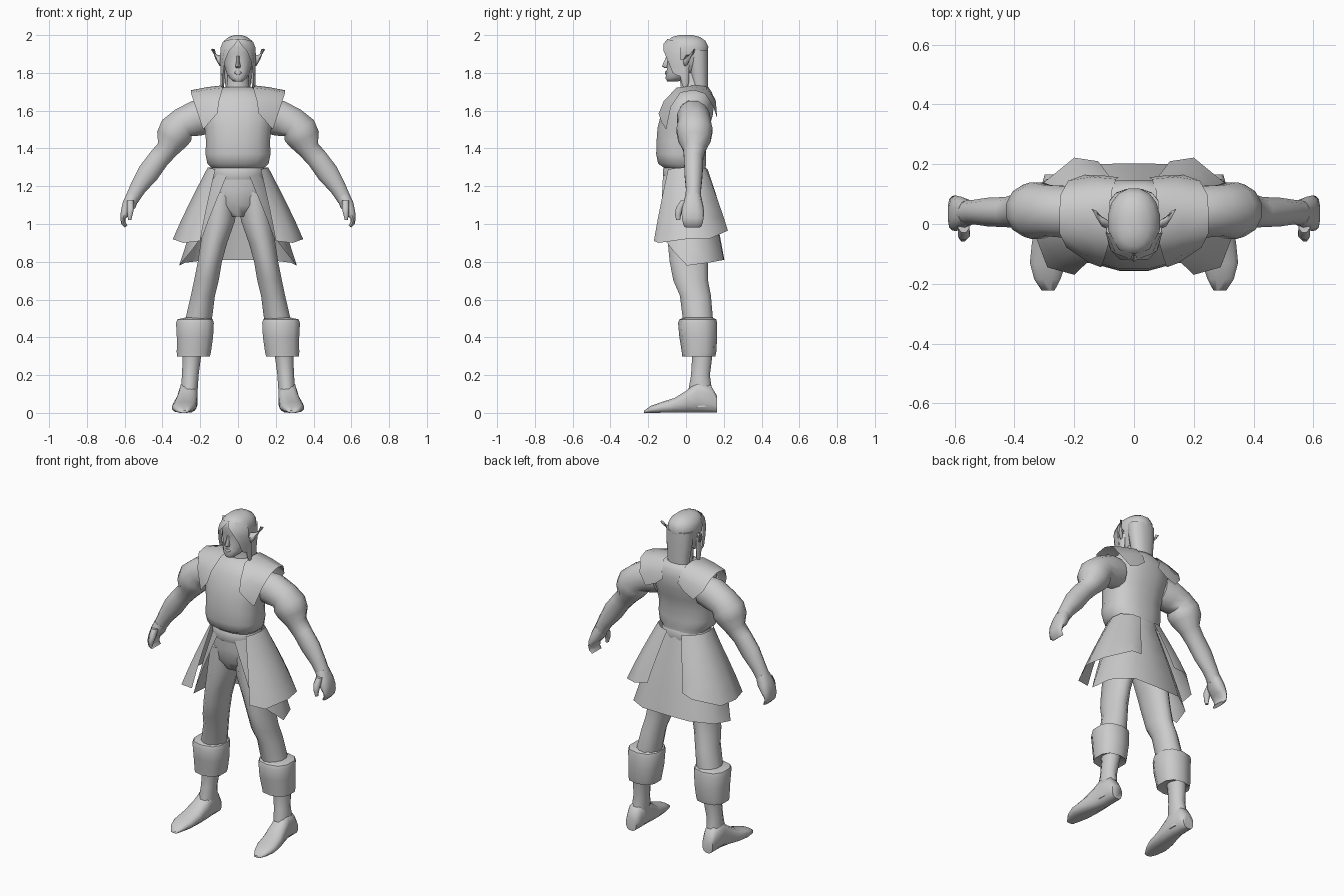
import bpy, bmesh, math
from mathutils import Vector

grey = bpy.data.materials.new("plain_grey")
grey.diffuse_color = (0.6, 0.6, 0.6, 1)


def finish(name, verts, faces, mirror, angle, closed=True):
    me = bpy.data.meshes.new(name)
    me.from_pydata([tuple(v) for v in verts], [], faces)
    me.materials.append(grey)
    if closed:
        bm = bmesh.new()
        bm.from_mesh(me)
        bmesh.ops.recalc_face_normals(bm, faces=bm.faces)
        bm.to_mesh(me)
        bm.free()
    ob = bpy.data.objects.new(name, me)
    bpy.context.collection.objects.link(ob)
    bpy.ops.object.select_all(action='DESELECT')
    ob.select_set(True)
    bpy.context.view_layer.objects.active = ob
    bpy.ops.object.shade_smooth_by_angle(angle=math.radians(angle))
    if mirror:
        m = ob.modifiers.new("mirror", 'MIRROR')
        m.use_clip = True
    return ob


def loft(name, rings, n=12, power=2.0, mirror=True, angle=55):
    """Rings are (centre, half axis u, half axis v); ends are capped."""
    verts = []
    for c, u, v in rings:
        for i in range(n):
            a = 2 * math.pi * (i + 0.5) / n
            ca, sa = math.cos(a), math.sin(a)
            p = math.copysign(abs(ca) ** (2 / power), ca)
            q = math.copysign(abs(sa) ** (2 / power), sa)
            verts.append(Vector(c) + Vector(u) * p + Vector(v) * q)
    faces = [(k * n + i, k * n + (i + 1) % n, (k + 1) * n + (i + 1) % n, (k + 1) * n + i)
             for k in range(len(rings) - 1) for i in range(n)]
    faces += [tuple(range(n)), tuple(range((len(rings) - 1) * n, len(rings) * n))]
    return finish(name, verts, faces, mirror, angle)


def level(z, x0, x1, y0, y1):
    return (((x0 + x1) / 2, (y0 + y1) / 2, z), ((x1 - x0) / 2, 0, 0), (0, (y1 - y0) / 2, 0))


def centred(z, rx, y0, y1):
    return level(z, -rx, rx, y0, y1)


def limb(path):
    """Rings square to a path in the xz plane: (x, y, z, in-plane radius, y radius)."""
    out = []
    for i, (x, y, z, ra, rb) in enumerate(path):
        a, b = path[max(i - 1, 0)], path[min(i + 1, len(path) - 1)]
        t = Vector((b[0] - a[0], 0, b[2] - a[2])).normalized()
        out.append(((x, y, z), (t.z * ra, 0, -t.x * ra), (0, rb, 0)))
    return out


def sheet(name, rows, angle=50):
    w = len(rows[0])
    faces = [(r * w + i, (r + 1) * w + i, (r + 1) * w + i + 1, r * w + i + 1)
             for r in range(len(rows) - 1) for i in range(w - 1)]
    return finish(name, [p for r in rows for p in r], faces, True, angle, False)


def drape(name, top, bottom, steps=4, bulge=0.008):
    """Cloth panel blended from a waist line to a hem line."""
    rows = []
    for s in range(steps + 1):
        t = s / steps
        row = []
        for a, b in zip(top, bottom):
            p = Vector(a).lerp(Vector(b), t)
            k = 1 + bulge * 10 * t * (1 - t)
            row.append((p.x * k, p.y * k, p.z))
        rows.append(row)
    return sheet(name, rows)


# Tunic top and belt
loft("tunic_body", [centred(*r) for r in [
    (1.27, .142, -.12, .108), (1.295, .138, -.115, .105), (1.32, .165, -.15, .108),
    (1.37, .175, -.16, .108), (1.44, .172, -.158, .108), (1.51, .18, -.153, .125),
    (1.58, .195, -.135, .145), (1.65, .195, -.108, .15), (1.695, .155, -.075, .14),
    (1.725, .08, -.03, .12)]], 16, 2.4, False)
loft("belt", [centred(*r) for r in [
    (1.235, .138, -.12, .108), (1.25, .145, -.125, .112),
    (1.285, .145, -.125, .112), (1.30, .138, -.118, .106)]], 16, 2.2, False)
loft("pelvis", [centred(*r) for r in [
    (1.26, .135, -.115, .10), (1.18, .145, -.115, .11),
    (1.10, .14, -.105, .115), (1.04, .07, -.07, .09)]], 14, 2.3, False)

# Pointed shoulder cloth
sheet("shoulder_mantle", [
    [(.11, -.145, 1.585), (.15, -.13, 1.54), (.185, -.105, 1.50)],
    [(.10, -.118, 1.65), (.16, -.105, 1.65), (.225, -.08, 1.62)],
    [(.08, -.05, 1.722), (.16, -.045, 1.712), (.25, -.03, 1.695)],
    [(.075, .05, 1.735), (.16, .04, 1.725), (.25, .04, 1.708)],
    [(.075, .11, 1.728), (.16, .11, 1.71), (.245, .10, 1.69)],
    [(.06, .15, 1.67), (.14, .158, 1.65), (.22, .145, 1.62)],
    [(.05, .156, 1.63), (.10, .162, 1.59), (.165, .165, 1.56)]])

# Skirt layers
drape("side_skirt",
      [(.12, -.095, 1.29), (.145, -.06, 1.295), (.16, 0, 1.30), (.15, .06, 1.30),
       (.10, .105, 1.295), (.05, .115, 1.29)],
      [(.20, -.17, .91), (.29, -.145, .90), (.345, 0, .92), (.325, .12, .92),
       (.20, .222, .965), (.12, .21, .98)])
drape("under_skirt",
      [(.06, -.122, 1.255), (.11, -.09, 1.265), (.135, 0, 1.27), (.125, .06, 1.27),
       (.07, .10, 1.27), (0, .108, 1.27)],
      [(.185, -.13, .94), (.245, -.07, .86), (.312, .005, .78), (.28, .12, .795),
       (.16, .20, .81), (0, .203, .81)])

# Legs, cuffs and feet
loft("leg", [level(*r) for r in [
    (1.17, .005, .16, -.105, .11), (1.02, .012, .185, -.105, .12),
    (.90, .055, .20, -.10, .125), (.80, .083, .215, -.09, .12),
    (.70, .10, .235, -.07, .12), (.62, .12, .252, -.035, .135),
    (.50, .135, .28, -.02, .145), (.40, .165, .30, .01, .15), (.29, .195, .295, .03, .14),
    (.20, .207, .298, .025, .128), (.12, .212, .305, .01, .14),
    (.03, .215, .31, .0, .155)]], 12)
loft("boot_cuff", [level(*r) for r in [
    (.31, .185, .295, .02, .14), (.298, .145, .325, -.02, .155), (.32, .14, .328, -.022, .16),
    (.40, .128, .328, -.035, .165), (.475, .124, .332, -.042, .165),
    (.495, .13, .325, -.035, .16), (.505, .15, .28, -.01, .14)]], 10, 2.5, angle=45)
loft("foot", [(((a + b) / 2, y, h / 2), ((b - a) / 2, 0, 0), (0, 0, h / 2)) for y, a, b, h in [
    (.165, .228, .30, .09), (.13, .216, .31, .15), (.06, .212, .315, .17),
    (.01, .214, .325, .125), (-.06, .218, .343, .08), (-.13, .226, .35, .058),
    (-.185, .245, .335, .038), (-.222, .265, .31, .012)]], 12, 2.6)

# Arms with full sleeves, and curled hands
loft("arm", limb([
    (.15, .035, 1.57, .09, .08), (.22, .04, 1.56, .098, .09), (.29, .045, 1.535, .085, .088),
    (.325, .045, 1.495, .098, .098), (.35, .045, 1.45, .09, .09), (.375, .045, 1.395, .06, .062),
    (.42, .04, 1.345, .058, .052), (.475, .04, 1.27, .06, .05), (.53, .04, 1.19, .045, .042),
    (.563, .038, 1.13, .038, .042)]), 12)
loft("hand", limb([
    (.555, .038, 1.15, .036, .042), (.577, .036, 1.10, .038, .055),
    (.598, .036, 1.06, .025, .06), (.609, .036, 1.03, .015, .057),
    (.607, .036, 1.005, .013, .052), (.592, .036, .987, .01, .046)]), 10, 2.4)
loft("thumb", [level(*r) for r in [
    (1.125, .55, .59, -.03, .02), (1.085, .548, .59, -.055, -.01), (1.05, .557, .587, -.06, -.025),
    (1.02, .565, .582, -.052, -.03)]], 8)

# Head, neck and long back hair
loft("head", [centred(*r) for r in [
    (1.755, .025, -.10, -.04), (1.772, .045, -.11, .0), (1.80, .062, -.105, .05),
    (1.85, .077, -.10, .10), (1.90, .086, -.10, .118), (1.94, .088, -.108, .12),
    (1.97, .075, -.10, .105), (1.99, .05, -.075, .075), (2.0, .02, -.035, .035)]],
    16, 2.2, False)
loft("neck", [centred(*r) for r in [
    (1.68, .085, -.04, .125), (1.73, .062, -.03, .11), (1.80, .055, -.04, .10)]], 12, 2, False)
loft("back_hair", [centred(*r) for r in [
    (1.72, .068, .03, .118), (1.78, .073, .02, .118), (1.85, .082, .01, .119),
    (1.92, .084, .0, .118)]], 12, 2.3, False)
loft("nose", [centred(*r) for r in [
    (1.825, .012, -.112, -.08), (1.835, .016, -.128, -.08),
    (1.865, .009, -.114, -.08), (1.89, .008, -.104, -.08)]], 6, 2, False)
loft("mouth", [centred(*r) for r in [
    (1.79, .012, -.110, -.08), (1.80, .022, -.113, -.08), (1.81, .014, -.110, -.08)]], 8, 2, False)

# Parted fringe and side locks
sheet("fringe", [
    [(0, -.098, 1.98), (.05, -.085, 1.975), (.08, -.03, 1.965)],
    [(.012, -.118, 1.955), (.06, -.10, 1.945), (.092, -.03, 1.935)],
    [(.048, -.118, 1.915), (.077, -.09, 1.90), (.095, -.03, 1.89)],
    [(.07, -.095, 1.86), (.085, -.07, 1.85), (.094, -.025, 1.84)],
    [(.078, -.07, 1.80), (.086, -.055, 1.79), (.09, -.025, 1.78)]])
loft("side_lock", [level(*r) for r in [
    (1.87, .07, .094, -.04, .02), (1.80, .068, .094, -.035, .015),
    (1.75, .07, .095, -.025, .015), (1.715, .078, .09, -.01, .005)]], 6)

# Long pointed ears
sheet("ear", [
    [(.08, -.015, 1.825), (.082, -.02, 1.86), (.085, .0, 1.895)],
    [(.10, .0, 1.84), (.108, -.008, 1.87), (.108, .015, 1.895)],
    [(.12, .022, 1.875), (.124, .018, 1.895), (.122, .032, 1.905)],
    [(.136, .042, 1.925), (.137, .042, 1.928), (.136, .044, 1.93)]]
).modifiers.new("thickness", 'SOLIDIFY').thickness = 0.012
